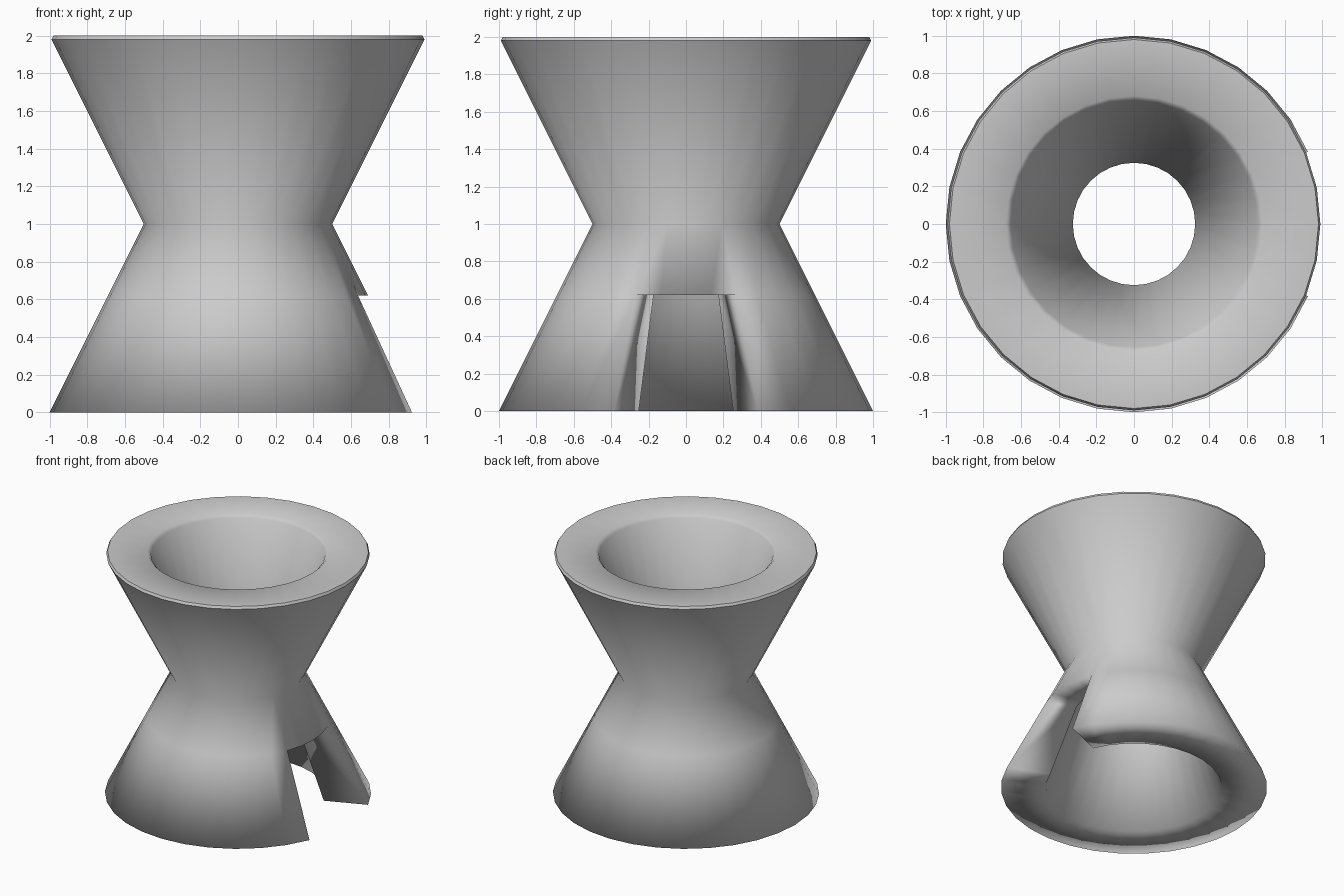
import bpy, bmesh, math

if "Cube" in bpy.data.objects:
    bpy.data.objects.remove(bpy.data.objects["Cube"])

SIDES = 32
SLOT_HALF = 2      # slot covers this many sectors either side of +x

# Wall cross-section (radius, height): up the outside, down the inside
profile = [(1.0, 0), (0.69, 0.62), (0.5, 1.0), (0.99, 1.98), (0.98, 2.0),
           (0.68, 2.0), (0.655, 1.975), (0.325, 1.0), (0.452, 0.62), (0.66, 0)]

bm = bmesh.new()
rings = []
for i in range(SIDES):
    a = 2 * math.pi * i / SIDES
    rings.append([bm.verts.new((r * math.cos(a), r * math.sin(a), z)) for r, z in profile])

# Revolve the section; slot sectors use the section without its foot
for i in range(SIDES):
    a, b = rings[i], rings[(i + 1) % SIDES]
    in_slot = i < SLOT_HALF or i >= SIDES - SLOT_HALF
    idx = list(range(1, 9)) if in_slot else list(range(10))
    for j, k in zip(idx, idx[1:] + idx[:1]):
        bm.faces.new((a[j], b[j], b[k], a[k]))

# Side walls of the slot
for i in (SLOT_HALF, SIDES - SLOT_HALF):
    v = rings[i]
    bm.faces.new((v[0], v[1], v[8], v[9]))

# Middle ring vertices below the slot are unused
bmesh.ops.delete(bm, geom=[v for v in bm.verts if not v.link_faces], context='VERTS')
bmesh.ops.recalc_face_normals(bm, faces=bm.faces[:])
for f in bm.faces:
    f.smooth = True
# Crisp lip around the top rim and neck-free smooth body
for e in bm.edges:
    if all(v.co.z > 1.97 for v in e.verts) and e.calc_face_angle(0) > math.radians(50):
        e.smooth = False

mesh = bpy.data.meshes.new("hourglass_body")
bm.to_mesh(mesh)
bm.free()
body = bpy.data.objects.new("hourglass_body", mesh)
bpy.context.collection.objects.link(body)
